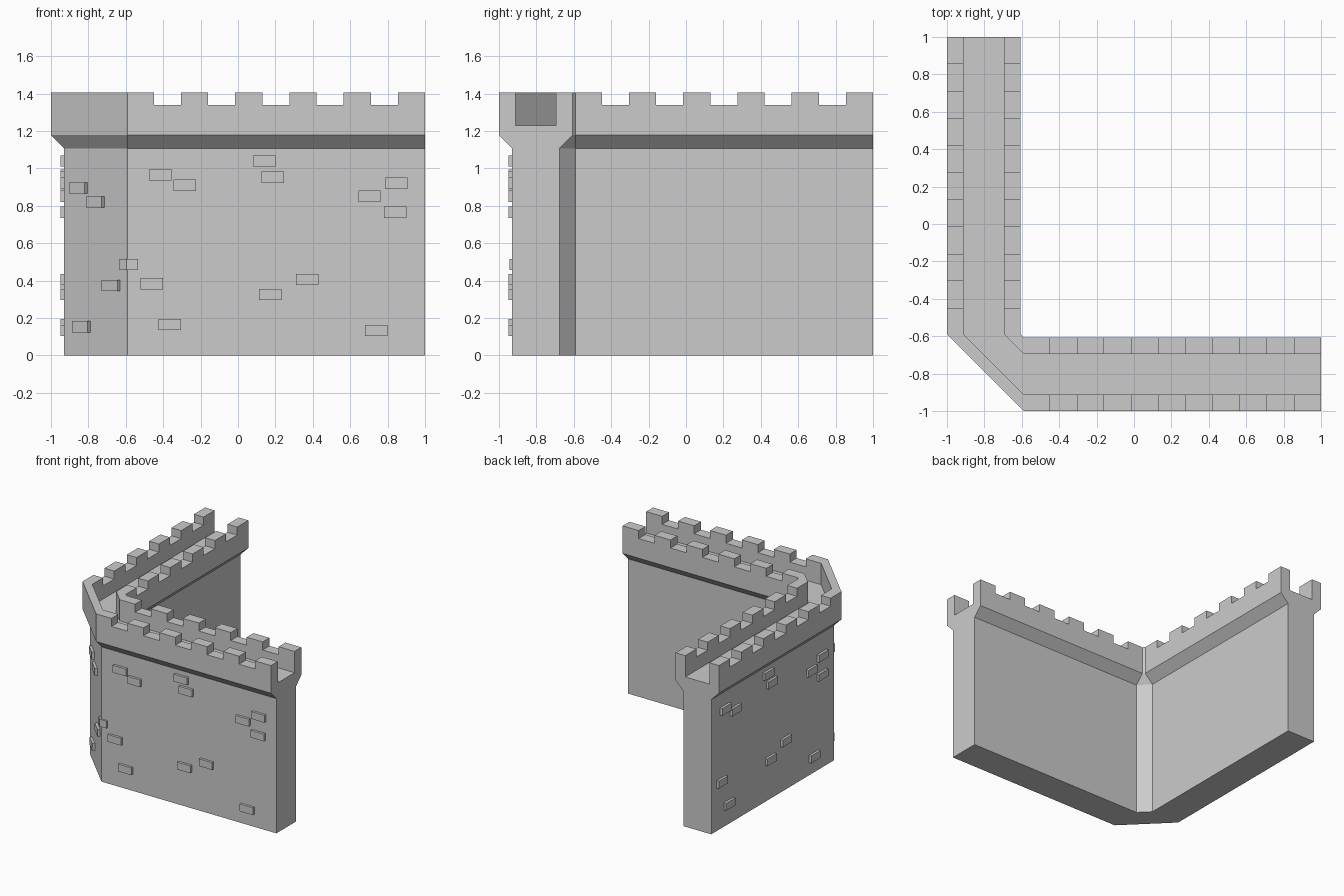
import bpy, bmesh, math
from mathutils import Vector

if "Cube" in bpy.data.objects:
    bpy.data.objects.remove(bpy.data.objects["Cube"])

CORNER = -0.59   # where the straight arms meet the chamfered corner
TOP = 1.405


def make_object(name, bm):
    bmesh.ops.recalc_face_normals(bm, faces=bm.faces)
    mesh = bpy.data.meshes.new(name)
    bm.to_mesh(mesh)
    bm.free()
    obj = bpy.data.objects.new(name, mesh)
    bpy.context.collection.objects.link(obj)
    return obj


def prism(bm, footprint, z0, z1):
    low = [bm.verts.new((x, y, z0)) for x, y in footprint]
    high = [bm.verts.new((x, y, z1)) for x, y in footprint]
    bm.faces.new(low[::-1])
    bm.faces.new(high)
    n = len(low)
    for i in range(n):
        j = (i + 1) % n
        bm.faces.new((low[i], low[j], high[j], high[i]))


def rect(x0, x1, y0, y1):
    return [(x0, y0), (x1, y0), (x1, y1), (x0, y1)]


# Wall: half profile (distance from outer face, height), mirrored, swept round the corner
half = [(0.07, 0), (0.07, 1.107), (0, 1.178), (0, TOP), (0.088, TOP), (0.088, 1.23)]
profile = half + [(0.394 - d, z) for d, z in reversed(half)]
stations = [
    lambda d: (1, -1 + d),
    lambda d: (CORNER, -1 + d),
    lambda d: (-1 + d, CORNER),
    lambda d: (-1 + d, 1),
]
bm = bmesh.new()
rings = [[bm.verts.new((*s(d), z)) for d, z in profile] for s in stations]
for a, b in zip(rings, rings[1:]):
    for i in range(len(profile)):
        j = (i + 1) % len(profile)
        bm.faces.new((a[i], a[j], b[j], b[i]))
bm.faces.new(rings[0])
bm.faces.new(rings[-1][::-1])
wall = make_object("castle_wall", bm)

# Battlement gaps cut through both parapets on each arm
bm = bmesh.new()
step = 0.145
for k in range(1, 11, 2):
    hi, lo = 1 - k * step, 1 - (k + 1) * step
    prism(bm, rect(lo, hi, -1.05, -0.55), 1.339, 1.5)
    prism(bm, rect(-1.05, -0.55, lo, hi), 1.339, 1.5)
cutter = make_object("battlement_cutter", bm)
cutter.hide_render = True
mod = wall.modifiers.new("battlements", 'BOOLEAN')
mod.operation = 'DIFFERENCE'
mod.solver = 'EXACT'
mod.object = cutter
bpy.context.view_layer.objects.active = wall
bpy.ops.object.modifier_apply(modifier=mod.name)
bpy.data.objects.remove(cutter)


# Raised stones: placed by wall point, tangent and outward normal
def stone(bm, point, tangent, normal, z):
    p, t, n = Vector(point), Vector(tangent) * 0.06, Vector(normal)
    inner, outer = p - n * 0.01, p + n * 0.02
    prism(bm, [inner - t, inner + t, outer + t, outer - t], z - 0.03, z + 0.03)


arm_stones = [(0.14, 1.04), (0.185, 0.953), (-0.415, 0.965), (-0.285, 0.91),
              (0.845, 0.921), (0.703, 0.851), (0.84, 0.766), (-0.46, 0.384),
              (0.37, 0.406), (0.172, 0.326), (-0.365, 0.166), (0.74, 0.134)]
front, left, chamfer = bmesh.new(), bmesh.new(), bmesh.new()
for u, z in arm_stones:
    stone(front, (u, -0.93), (1, 0), (0, -1), z)
    stone(left, (-0.93, 1 + CORNER - u), (0, 1), (-1, 0), z)

r = math.sqrt(0.5)
for x, z in [(-0.848, 0.895), (-0.757, 0.82), (-0.672, 0.374), (-0.832, 0.154)]:
    stone(chamfer, (x, CORNER - 0.93 - x), (r, -r), (-r, -r), z)

make_object("front_stones", front)
make_object("left_stones", left)
make_object("corner_stones", chamfer)

# Bent stone wrapping the front edge of the corner
bm = bmesh.new()
prism(bm, [(-0.62, -0.90), (-0.59, -0.92), (-0.534, -0.92), (-0.534, -0.944),
           (-0.596, -0.944), (-0.633, -0.907)], 0.457, 0.516)
make_object("edge_stone", bm)
